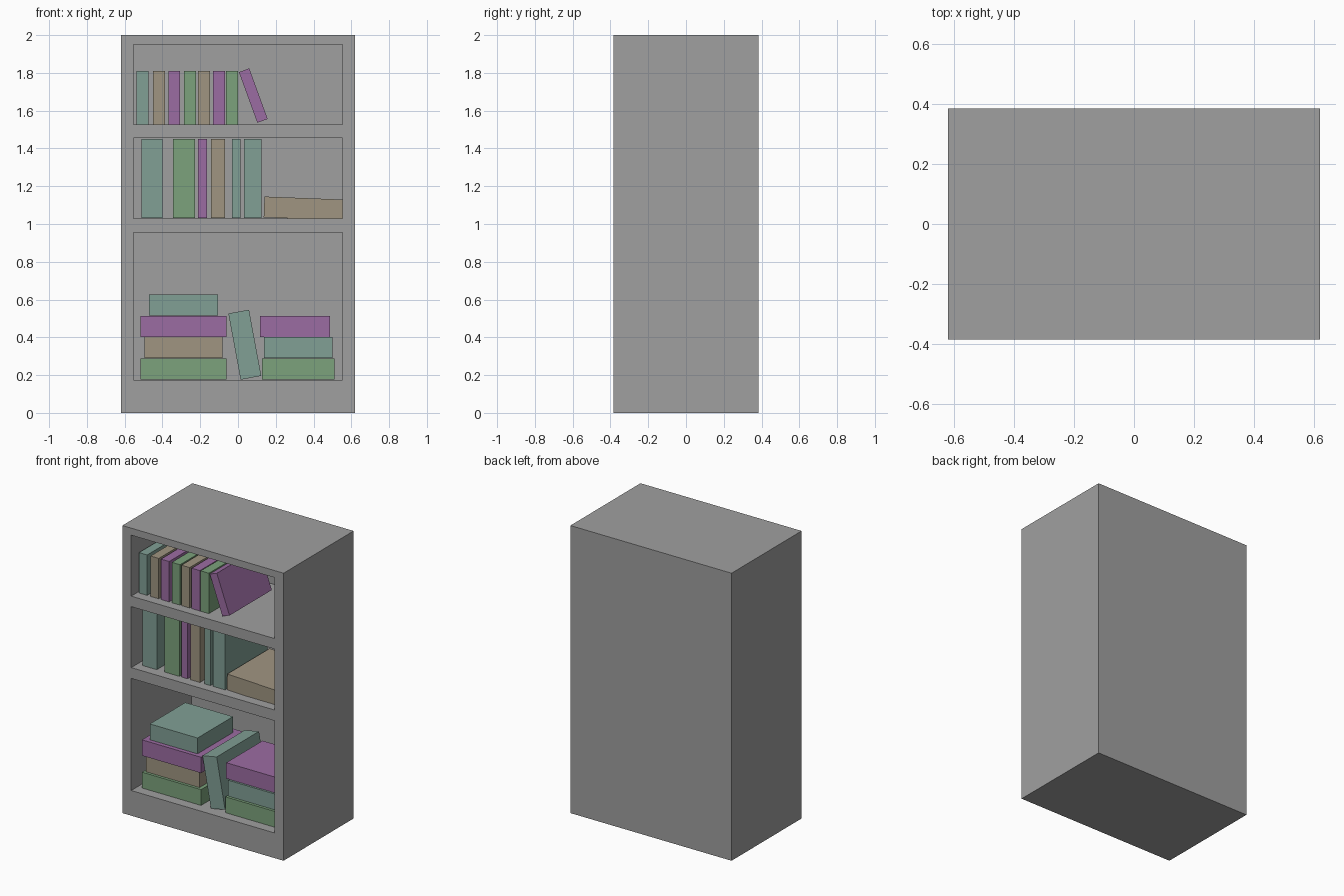
import bpy
from math import radians

if "Cube" in bpy.data.objects:
    bpy.data.objects.remove(bpy.data.objects["Cube"], do_unlink=True)


def material(name, color):
    mat = bpy.data.materials.new(name)
    mat.use_nodes = True
    mat.diffuse_color = (*color, 1)
    mat.node_tree.nodes["Principled BSDF"].inputs["Base Color"].default_value = (*color, 1)
    return mat


GRAY = material("cabinet gray", (.35, .35, .35))
TEAL = material("teal cover", (.22, .35, .3))
BROWN = material("tan cover", (.35, .3, .22))
PURPLE = material("purple cover", (.33, .15, .36))
GREEN = material("green cover", (.2, .36, .2))


def box(name, center, size, mat, lean=0):
    bpy.ops.mesh.primitive_cube_add(size=1, location=center, rotation=(0, radians(lean), 0))
    obj = bpy.context.object
    obj.name = name
    obj.scale = size
    bpy.ops.object.transform_apply(location=False, rotation=False, scale=True)
    obj.data.materials.append(mat)
    return obj


FRONT = -.385


def book(name, x0, x1, z0, z1, mat, setback=.065, depth=.465):
    return box(name, ((x0 + x1) / 2, FRONT + setback + depth / 2, (z0 + z1) / 2),
               (x1 - x0, depth, z1 - z0), mat)


# Cabinet: solid block with three compartments cut from the front
cabinet = box("cabinet", (0, 0, 1), (1.24, .77, 2), GRAY)
for z0, z1 in ((.175, .955), (1.03, 1.454), (1.527, 1.951)):
    cutter = box("compartment_cutter", (0, FRONT + .28, (z0 + z1) / 2),
                 (1.104, .76, z1 - z0), GRAY)
    cutter.hide_render = True
    bpy.context.view_layer.objects.active = cabinet
    cut = cabinet.modifiers.new("compartment", "BOOLEAN")
    cut.operation = "DIFFERENCE"
    cut.solver = "EXACT"
    cut.object = cutter
    bpy.ops.object.modifier_apply(modifier=cut.name)
    bpy.data.objects.remove(cutter, do_unlink=True)

# Top shelf: row of equal books and one leaning
top_row = ((-.538, TEAL), (-.449, BROWN), (-.369, PURPLE), (-.285, GREEN),
           (-.211, BROWN), (-.132, PURPLE), (-.063, GREEN))
for x, mat in top_row:
    book("top_shelf_book", x, x + .063, 1.528, 1.809, mat)
box("top_leaning_book", (.081, FRONT + .3, 1.68), (.058, .465, .285), PURPLE, -20)

# Middle shelf: tall books of varied thickness and one lying flat
middle_row = ((-.512, .111, TEAL), (-.343, .116, GREEN), (-.211, .047, PURPLE),
              (-.142, .073, BROWN), (-.032, .045, TEAL), (.032, .093, TEAL))
for x, width, mat in middle_row:
    book("middle_shelf_book", x, x + width, 1.031, 1.449, mat)
box("middle_lying_book", (.353, FRONT + .3, 1.082), (.43, .465, .11), BROWN, 2.2)

# Bottom shelf: two stacks with a leaning book between them
left_stack = ((-.515, -.06, GREEN, .065, .465), (-.495, -.083, BROWN, .08, .43),
              (-.515, -.06, PURPLE, .065, .465), (-.472, -.105, TEAL, .09, .39))
right_stack = ((.127, .51, GREEN, .065, .465), (.137, .5, TEAL, .08, .4),
               (.116, .488, PURPLE, .09, .4))
for name, stack in (("left_stack_book", left_stack), ("right_stack_book", right_stack)):
    for level, (x0, x1, mat, setback, depth) in enumerate(stack):
        z = .178 + level * .1125
        book(name, x0, x1, z, z + .11, mat, setback, depth)
box("bottom_leaning_book", (.036, FRONT + .3, .361), (.111, .465, .356), TEAL, -10.5)
